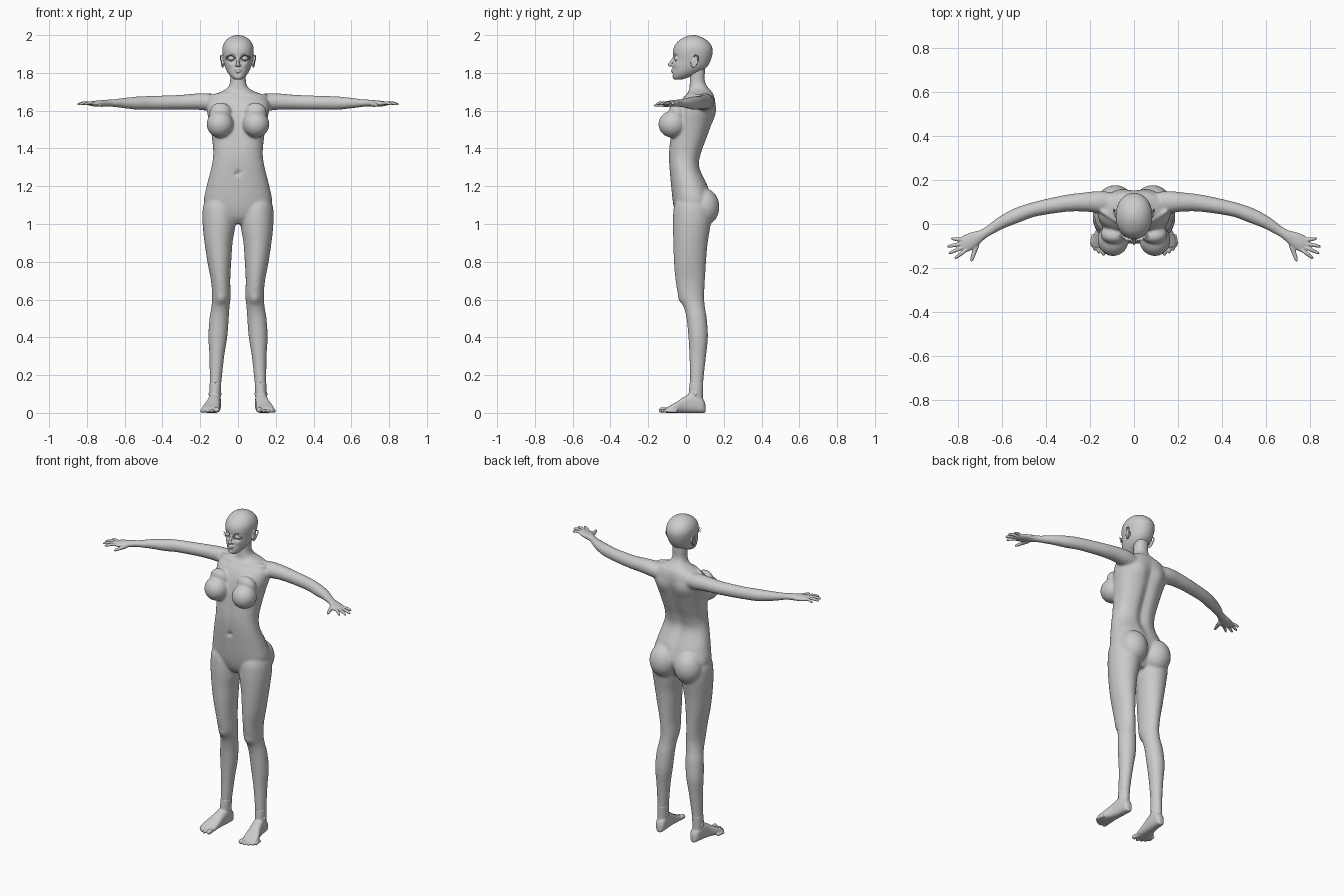
import bpy, bmesh, math
from mathutils import Vector, Matrix

N = 48


def spline(rows, steps=6):
    """Catmull-Rom through rows of numbers."""
    out = []
    for i in range(len(rows) - 1):
        a, b, c, d = (rows[max(0, min(len(rows) - 1, i + k))] for k in (-1, 0, 1, 2))
        for s in range(steps):
            t = s / steps
            out.append([0.5 * (2 * q + (r - p) * t + (2 * p - 5 * q + 4 * r - w) * t * t
                               + (3 * q - p - 3 * r + w) * t ** 3) for p, q, r, w in zip(a, b, c, d)])
    return out + [list(rows[-1])]


def ring(c, u, v, p=2.0, n=N):
    pts = []
    for k in range(n):
        a = 2 * math.pi * k / n
        x, y = math.cos(a), math.sin(a)
        pts.append(c + u * math.copysign(abs(x) ** (2 / p), x) + v * math.copysign(abs(y) ** (2 / p), y))
    return pts


def skin(bm, rings, mirror=True):
    for s in ((1, -1) if mirror else (1,)):
        vs = [[bm.verts.new((s * q.x, q.y, q.z)) for q in r] for r in rings]
        n = len(vs[0])
        for a, b in zip(vs, vs[1:]):
            for k in range(n):
                bm.faces.new((a[k], a[(k + 1) % n], b[(k + 1) % n], b[k]))
        bm.faces.new(vs[0])
        bm.faces.new(vs[-1])


def column(bm, rows, p=2.0, mirror=True, groove=None):
    """Upright loft; rows are (z, centre x, half width, front y, back y)."""
    rings = []
    for z, cx, hw, f, b in spline(rows):
        r = ring(Vector((cx, (f + b) / 2, z)), Vector((max(hw, .002), 0, 0)), Vector((0, (b - f) / 2, 0)), p)
        if groove:
            for q in r:
                w = groove(z) * math.exp(-(q.x / .028) ** 2)
                q.y -= w if q.y > (f + b) / 2 else -.25 * w
        rings.append(r)
    skin(bm, rings, mirror)


def tube(bm, rows, mirror=True, n=24):
    """Limb along a path; rows are (x, y, z, sideways radius, upright radius)."""
    pts = spline(rows)
    cs = [Vector(q[:3]) for q in pts]
    rings = []
    for i, q in enumerate(pts):
        t = (cs[min(i + 1, len(cs) - 1)] - cs[max(i - 1, 0)]).normalized()
        side = t.cross(Vector((0, 0, 1)) if abs(t.z) < .9 else Vector((1, 0, 0))).normalized()
        rings.append(ring(cs[i], side * max(q[3], .001), side.cross(t) * max(q[4], .001), 2, n))
    skin(bm, rings, mirror)


def blob(bm, loc, size, tilt=0, mirror=True):
    m = Matrix.Translation(loc) @ Matrix.Rotation(tilt, 4, 'X') @ Matrix.Diagonal((*size, 1))
    for s in ((1, -1) if mirror else (1,)):
        bmesh.ops.create_uvsphere(bm, u_segments=32, v_segments=20, radius=1,
                                  matrix=Matrix.Diagonal((s, 1, 1, 1)) @ m)


def push(bm, loc, radius, offset):
    """Soft sculpt stroke on both sides."""
    sides = (1, -1) if loc[0] else (1,)
    for s in sides:
        c, o = Vector((s * loc[0], *loc[1:])), Vector((s * offset[0], *offset[1:]))
        for v in bm.verts:
            d = (v.co - c).length / radius
            if d < 1:
                v.co += o * (1 - d * d) ** 2


def finish(bm, name, voxel=None, smooth=0):
    bmesh.ops.recalc_face_normals(bm, faces=bm.faces)
    me = bpy.data.meshes.new(name)
    bm.to_mesh(me)
    bm.free()
    me.shade_smooth()
    ob = bpy.data.objects.new(name, me)
    bpy.context.collection.objects.link(ob)
    if voxel:
        m = ob.modifiers.new("fuse", 'REMESH')
        m.mode, m.voxel_size, m.use_smooth_shade = 'VOXEL', voxel, True
        m = ob.modifiers.new("soften", 'SMOOTH')
        m.factor, m.iterations = .5, smooth
    return ob


# body: torso and neck
bm = bmesh.new()
column(bm, [(1.0, 0, .05, -.02, .08), (1.03, 0, .10, -.045, .10), (1.07, 0, .155, -.06, .125),
            (1.12, 0, .18, -.07, .14), (1.2, 0, .166, -.08, .118), (1.3, 0, .141, -.09, .075),
            (1.37, 0, .131, -.093, .083), (1.45, 0, .137, -.086, .112), (1.53, 0, .15, -.075, .14),
            (1.6, 0, .165, -.055, .158), (1.65, 0, .162, -.03, .157), (1.685, 0, .125, 0, .147),
            (1.705, 0, .08, .015, .132), (1.725, 0, .052, .018, .115), (1.755, 0, .042, .02, .1),
            (1.8, 0, .042, .02, .1), (1.84, 0, .04, .03, .1)], 2.3, False,
       lambda z: .02 * max(0, math.sin(math.pi * min(1, max(0, (z - 1.12) / .58)))))
push(bm, (0, -.09, 1.27), .02, (0, .02, 0))
push(bm, (.075, .155, 1.58), .07, (0, .008, 0))

# legs
column(bm, [(1.17, .1, .05, -.03, .08), (1.1, .1, .083, -.062, .13), (1.03, .1, .088, -.069, .135),
            (.97, .101, .084, -.069, .126), (.9, .103, .074, -.067, .115), (.8, .099, .063, -.064, .106),
            (.7, .092, .051, -.055, .1), (.62, .088, .049, -.04, .096), (.56, .093, .048, -.012, .1),
            (.5, .1, .051, .003, .11), (.4, .107, .05, .013, .116), (.3, .112, .039, .018, .106),
            (.2, .117, .033, .02, .095), (.12, .121, .029, .018, .089), (.06, .122, .029, .01, .09)])
push(bm, (.09, -.03, .6), .04, (0, -.008, 0))

# buttocks and bust
blob(bm, (.085, .093, 1.09), (.085, .084, .1))
blob(bm, (.095, -.072, 1.528), (.071, .074, .071))
blob(bm, (.092, -.045, 1.585), (.06, .042, .06), .35)

# arms and collarbones
tube(bm, [(.1, .1, 1.64, .045, .045), (.16, .1, 1.646, .05, .046), (.22, .1, 1.648, .044, .043),
          (.3, .095, 1.645, .039, .039), (.4, .078, 1.643, .035, .037), (.47, .062, 1.642, .033, .036),
          (.53, .04, 1.64, .034, .035), (.6, .008, 1.64, .029, .028), (.66, -.03, 1.64, .023, .02),
          (.7, -.054, 1.64, .022, .016)], n=32)
tube(bm, [(.012, .01, 1.682, .01, .01), (.07, .012, 1.684, .009, .009), (.15, .06, 1.68, .01, .01)])
finish(bm, "body", .006, 12)

# hands
bm = bmesh.new()
tube(bm, [(.65, -.023, 1.64, .02, .018), (.69, -.048, 1.64, .023, .018), (.73, -.07, 1.638, .034, .017),
          (.765, -.09, 1.637, .037, .014), (.785, -.102, 1.637, .03, .009)], n=32)
fingers = [((.758, -.113), (.815, -.157)), ((.77, -.102), (.843, -.134)),
           ((.777, -.088), (.85, -.103)), ((.777, -.073), (.832, -.066))]
for (x0, y0), (x1, y1) in fingers:
    at = lambda t, z, r: (x0 + (x1 - x0) * t, y0 + (y1 - y0) * t, z, r, r)
    tube(bm, [at(0, 1.638, .009), at(.45, 1.641, .0088), at(.8, 1.637, .0075), at(.96, 1.633, .005),
              at(1.01, 1.632, .001)])
tube(bm, [(.71, -.06, 1.636, .012, .012), (.72, -.1, 1.632, .014, .012), (.729, -.135, 1.63, .01, .009),
          (.738, -.16, 1.628, .008, .007), (.741, -.172, 1.628, .002, .002)])
finish(bm, "hands", .003, 4)

# feet: rows are y, centre x, half width, top z
bm = bmesh.new()
foot = [(.103, .118, .012, .045), (.09, .119, .026, .075), (.06, .121, .031, .1), (.03, .124, .033, .105),
        (-.01, .13, .036, .085), (-.05, .139, .044, .058), (-.085, .145, .048, .038), (-.105, .147, .04, .028)]
skin(bm, [ring(Vector((cx, y, top / 2)), Vector((hw, 0, 0)), Vector((0, 0, top / 2)), 2.6)
          for y, cx, hw, top in spline(foot)])
column(bm, [(.16, .119, .031, .019, .092), (.1, .121, .03, .014, .09), (.04, .122, .028, .01, .09)])
blob(bm, (.122, .05, .1), (.036, .016, .018))
# toes
for x0, x1, y1, r in [(.116, .112, -.142, .0145), (.138, .139, -.143, .0105), (.156, .16, -.133, .01),
                      (.172, .178, -.12, .0095), (.184, .191, -.102, .009)]:
    tube(bm, [(x0, y1 + .055, r, r, r), (x1, y1 + .02, r + .001, r, r), (x1, y1 + .006, r, r * .85, r * .8),
              (x1, y1 - .003, r * .9, .002, .002)])
finish(bm, "feet", .004, 4)

# head
bm = bmesh.new()
column(bm, [(1.764, 0, .016, -.06, -.025), (1.775, 0, .033, -.071, .01), (1.8, 0, .054, -.073, .07),
            (1.83, 0, .068, -.071, .11), (1.87, 0, .077, -.068, .132), (1.91, 0, .083, -.069, .141),
            (1.94, 0, .081, -.062, .136), (1.967, 0, .068, -.042, .117), (1.987, 0, .046, -.012, .088),
            (1.997, 0, .022, .015, .06), (2.0, 0, .004, .03, .045)], 2.1, False)
push(bm, (.034, -.062, 1.876), .03, (0, .02, 0))
push(bm, (.045, -.055, 1.845), .03, (0, -.005, 0))
push(bm, (0, -.072, 1.792), .015, (0, .006, 0))
# nose, eyes, lips
tube(bm, [(0, -.058, 1.892, .007, .007), (0, -.07, 1.87, .007, .007), (0, -.083, 1.85, .008, .008),
          (0, -.088, 1.842, .008, .007), (0, -.08, 1.834, .006, .004)], False)
blob(bm, (.009, -.074, 1.84), (.008, .009, .006))
blob(bm, (.034, -.046, 1.876), (.02, .018, .014))
blob(bm, (.007, -.071, 1.816), (.013, .008, .005))
blob(bm, (0, -.071, 1.807), (.014, .009, .006), mirror=False)
# ears
blob(bm, (.081, .043, 1.858), (.007, .018, .03), -.2)
tube(bm, [(.077, .03, 1.862, .004, .004), (.084, .033, 1.885, .004, .004), (.09, .05, 1.893, .004, .004),
          (.093, .066, 1.882, .004, .004), (.089, .062, 1.858, .004, .004), (.083, .045, 1.835, .005, .005),
          (.078, .035, 1.83, .004, .004)], n=12)
finish(bm, "head", .003, 5)

# eyelashes: fans of thin spikes along the lids
bm = bmesh.new()
for s in (1, -1):
    for rise, lift, size in ((.013, .006, 1), (-.008, -.004, .6)):
        for k in range(16):
            t = k / 15
            x, y = .014 + .043 * t, -.066 + .022 * t * t
            z = 1.877 + rise * math.sin(math.pi * t)
            pts = [(x - .003, y, z), (x + .003, y, z), (x + .014 * t * size + .002, y - .016 * size, z + lift)]
            bm.faces.new([bm.verts.new((s * a, b, c)) for a, b, c in pts])
finish(bm, "eyelashes")
